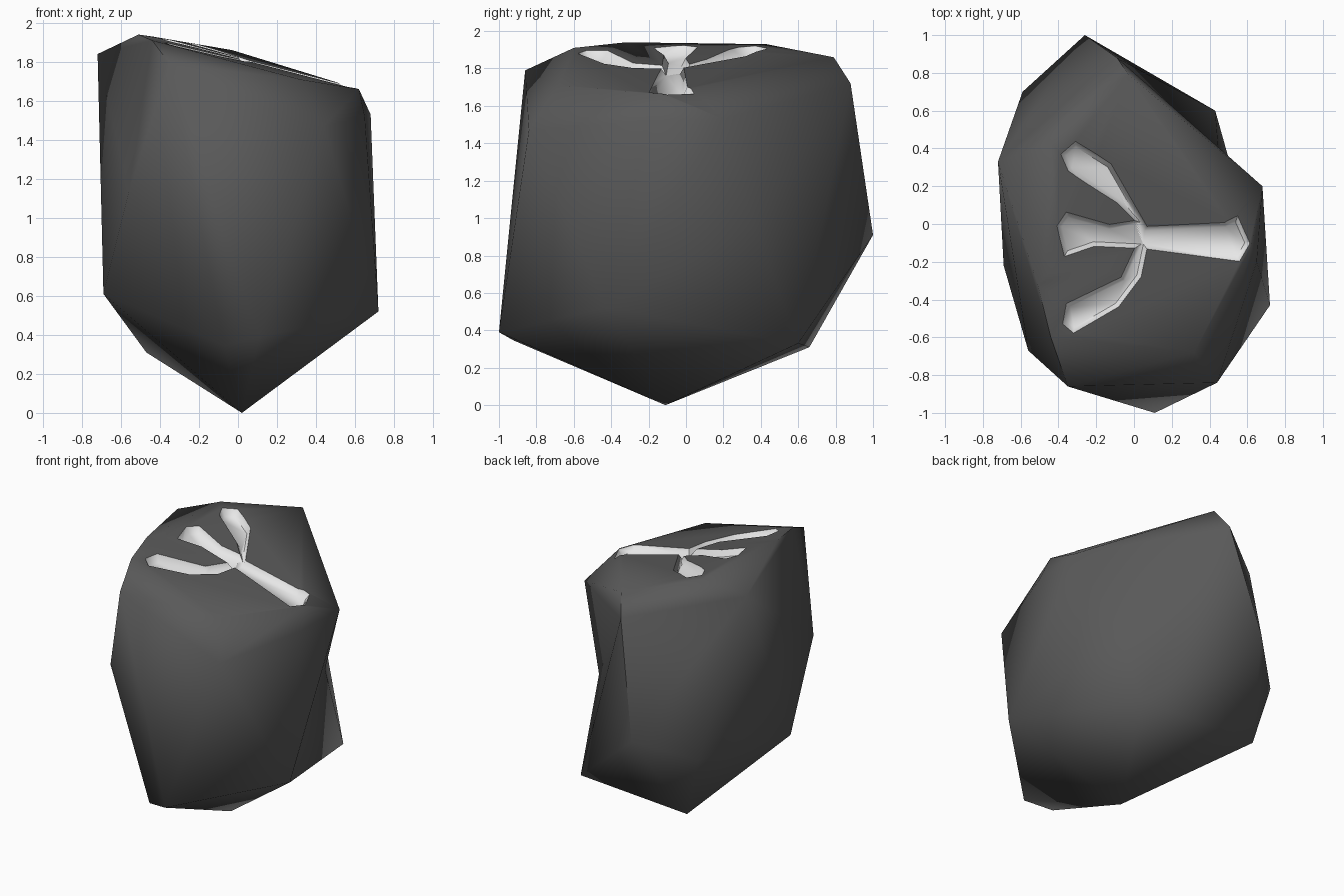
import bpy, bmesh, math
from mathutils import Vector
from mathutils.bvhtree import BVHTree

if "Cube" in bpy.data.objects:
    bpy.data.objects.remove(bpy.data.objects["Cube"])


def make_material(name, value):
    m = bpy.data.materials.new(name)
    m.diffuse_color = (value, value, value, 1)
    m.use_nodes = True
    m.node_tree.nodes["Principled BSDF"].inputs["Base Color"].default_value = m.diffuse_color
    return m


stone = make_material("dark stone", 0.1)
pale = make_material("pale groove", 1.0)


def make_object(name, bm):
    mesh = bpy.data.meshes.new(name)
    bm.to_mesh(mesh)
    mesh.materials.append(stone)
    mesh.materials.append(pale)
    ob = bpy.data.objects.new(name, mesh)
    bpy.context.collection.objects.link(ob)
    return ob


# Boulder: hull around its corners
corners = [
    # lower corners
    (0.02, -0.11, 0), (0.11, -1, 0.39), (-0.07, -0.92, 0.345), (0.72, -0.43, 0.52),
    (0.43, 0.6, 0.33), (-0.47, 0.66, 0.31), (-0.69, -0.22, 0.61),
    # waist
    (-0.26, 1, 0.91), (-0.59, 0.7, 0.75), (-0.56, -0.67, 1.13), (0.44, -0.84, 1.47),
    # shoulders and top
    (0.65, -0.2, 1.52), (0.68, 0.2, 1.53), (-0.09, 0.88, 1.72), (-0.35, -0.86, 1.79),
    (0.62, -0.12, 1.66), (-0.03, 0.79, 1.86), (-0.44, 0.43, 1.93), (-0.72, 0.33, 1.84),
    (-0.51, -0.32, 1.94), (-0.44, -0.6, 1.91), (0.32, -0.68, 1.71),
]
bm = bmesh.new()
for c in corners:
    bm.verts.new(c)
bmesh.ops.convex_hull(bm, input=bm.verts[:])
loose = [v for v in bm.verts if not v.link_faces]
bmesh.ops.delete(bm, geom=loose, context='VERTS')

# Hollow on the back right: split the edge there and push it in
for e in bm.edges[:]:
    a, b = sorted(e.verts, key=lambda v: v.co.z)
    if (a.co - Vector((0.43, 0.6, 0.33))).length < 0.01 and \
       (b.co - Vector((0.68, 0.2, 1.53))).length < 0.01:
        out = bmesh.ops.subdivide_edges(bm, edges=[e], cuts=1)
        for g in out["geom_inner"]:
            if isinstance(g, bmesh.types.BMVert):
                g.co = (0.45, 0.36, 0.97)
        break
bmesh.ops.triangulate(bm, faces=bm.faces[:])
bmesh.ops.recalc_face_normals(bm, faces=bm.faces[:])
tree = BVHTree.FromBMesh(bm)
boulder = make_object("boulder", bm)
bm.free()

# Groove: four-armed claw mark sunk into the top, listed clockwise
outline = [Vector(p) for p in (
    (0.07, -0.01), (0.48, 0.01), (0.55, 0.045), (0.615, -0.1), (0.56, -0.2), (0.07, -0.135),
    (0.04, -0.28), (-0.08, -0.44), (-0.32, -0.58), (-0.38, -0.53), (-0.36, -0.42),
    (-0.07, -0.28), (0, -0.13), (-0.21, -0.12), (-0.37, -0.175), (-0.41, -0.01),
    (-0.36, 0.065), (-0.13, 0), (0, 0.02), (-0.09, 0.11), (-0.35, 0.28), (-0.39, 0.37),
    (-0.31, 0.44), (-0.12, 0.32))]
n = len(outline)


def surface_z(p):
    hit = tree.ray_cast(Vector((p.x, p.y, 3)), Vector((0, 0, -1)))[0]
    return hit.z if hit else 1.6


def inset_point(i, dist):
    d1 = (outline[i] - outline[i - 1]).normalized()
    d2 = (outline[(i + 1) % n] - outline[i]).normalized()
    n1, n2 = Vector((d1.y, -d1.x)), Vector((d2.y, -d2.x))
    return outline[i] + (n1 + n2) * dist / max(1 + n1.dot(n2), 0.6)


bm = bmesh.new()
inner = [inset_point(i, 0.026) for i in range(n)]
floor = [bm.verts.new((p.x, p.y, surface_z(p) - 0.045)) for p in inner]
rim = [bm.verts.new((p.x, p.y, surface_z(p) + 0.004)) for p in outline]
lid = [bm.verts.new((p.x, p.y, 2.2)) for p in outline]
caps = [bm.faces.new(floor), bm.faces.new(lid)]
for low, high in ((floor, rim), (rim, lid)):
    for i in range(n):
        j = (i + 1) % n
        bm.faces.new((low[i], low[j], high[j], high[i]))
bmesh.ops.triangulate(bm, faces=caps)
bmesh.ops.recalc_face_normals(bm, faces=bm.faces[:])
for f in bm.faces:
    f.material_index = 1
cutter = make_object("groove_cutter", bm)
bm.free()
cutter.hide_render = True

mod = boulder.modifiers.new("groove", 'BOOLEAN')
mod.operation = 'DIFFERENCE'
mod.solver = 'EXACT'
mod.object = cutter
bpy.context.view_layer.objects.active = boulder
boulder.select_set(True)
cutter.select_set(False)
bpy.ops.object.modifier_apply(modifier=mod.name)
bpy.data.objects.remove(cutter)

# Soft shading, with the groove's rim kept crisp
bpy.ops.object.shade_smooth_by_angle(angle=math.radians(62))
bm = bmesh.new()
bm.from_mesh(boulder.data)
for e in bm.edges:
    if len({f.material_index for f in e.link_faces}) > 1:
        e.smooth = False
bm.to_mesh(boulder.data)
bm.free()
